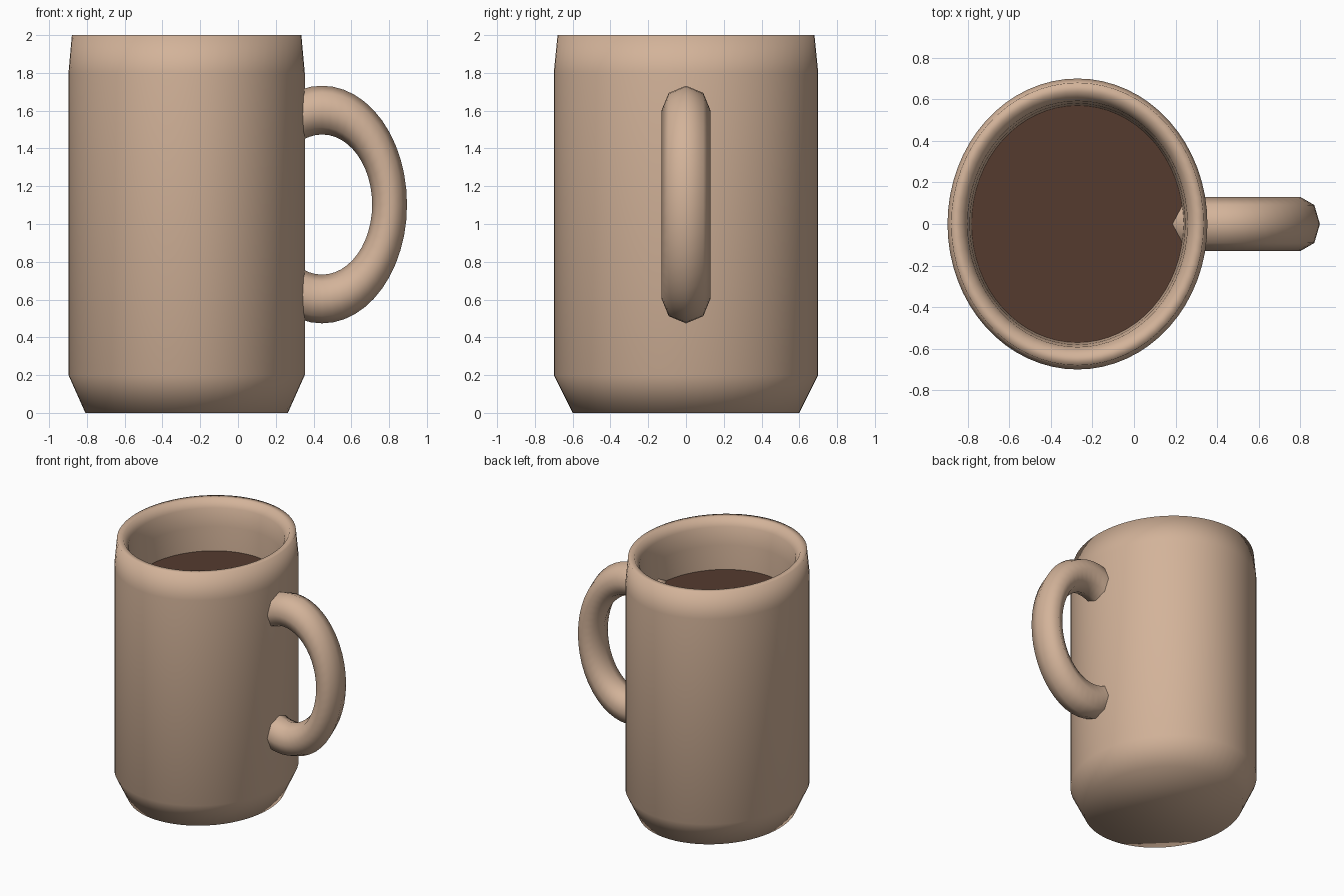
import bpy, bmesh, math

if "Cube" in bpy.data.objects:
    bpy.data.objects.remove(bpy.data.objects["Cube"])

SEG = 64
CX, SX = -0.272, 0.8935      # mug centre on x and its squash along x


def material(name, rgb):
    m = bpy.data.materials.new(name)
    m.diffuse_color = (*rgb, 1)
    m.use_nodes = True
    m.node_tree.nodes["Principled BSDF"].inputs["Base Color"].default_value = m.diffuse_color
    return m


def finish(bm, name, mat):
    bmesh.ops.recalc_face_normals(bm, faces=bm.faces[:])
    for f in bm.faces:
        f.smooth = True
    me = bpy.data.meshes.new(name)
    bm.to_mesh(me)
    bm.free()
    me.materials.append(mat)
    ob = bpy.data.objects.new(name, me)
    bpy.context.collection.objects.link(ob)
    return ob


def bridge(bm, rings, closed=False):
    """Join neighbouring vertex rings with quads."""
    pairs = list(zip(rings, rings[1:]))
    if closed:
        pairs.append((rings[-1], rings[0]))
    for a, b in pairs:
        n = len(a)
        for i in range(n):
            j = (i + 1) % n
            bm.faces.new((a[i], a[j], b[j], b[i]))


def mug_ring(bm, r, z):
    return [bm.verts.new((CX + SX * r * math.cos(2 * math.pi * i / SEG),
                          r * math.sin(2 * math.pi * i / SEG), z)) for i in range(SEG)]


clay = material("tan_clay", (0.65, 0.45, 0.32))
coffee = material("dark_coffee", (0.09, 0.044, 0.028))

# Mug body: outer wall, rim and inner wall down to the inside floor
profile = [(0.6, 0), (0.7, 0.2), (0.7, 1.8), (0.68, 2.0), (0.63, 2.0),
           (0.592, 1.94), (0.58, 1.8), (0.57, 1.6), (0.57, 0.2)]
bm = bmesh.new()
rings = [mug_ring(bm, r, z) for r, z in profile]
bridge(bm, rings)
bm.faces.new(rings[0])
bm.faces.new(rings[-1])
finish(bm, "mug_body", clay)

# Coffee surface
bm = bmesh.new()
bm.faces.new(mug_ring(bm, 0.572, 1.615))
finish(bm, "coffee_surface", coffee)

# Handle: eight-sided ring, squashed along x, sunk into the wall
R, r, hx, hz, squash = 0.5, 0.129, 0.445, 1.103, 0.715
bm = bmesh.new()
rings = []
for i in range(48):
    a = 2 * math.pi * i / 48
    ring = []
    for k in range(8):
        b = 2 * math.pi * k / 8
        d = R + r * math.cos(b)
        ring.append(bm.verts.new((hx + squash * d * math.cos(a), r * math.sin(b),
                                  hz + d * math.sin(a))))
    rings.append(ring)
bridge(bm, rings, closed=True)
finish(bm, "handle", clay)
